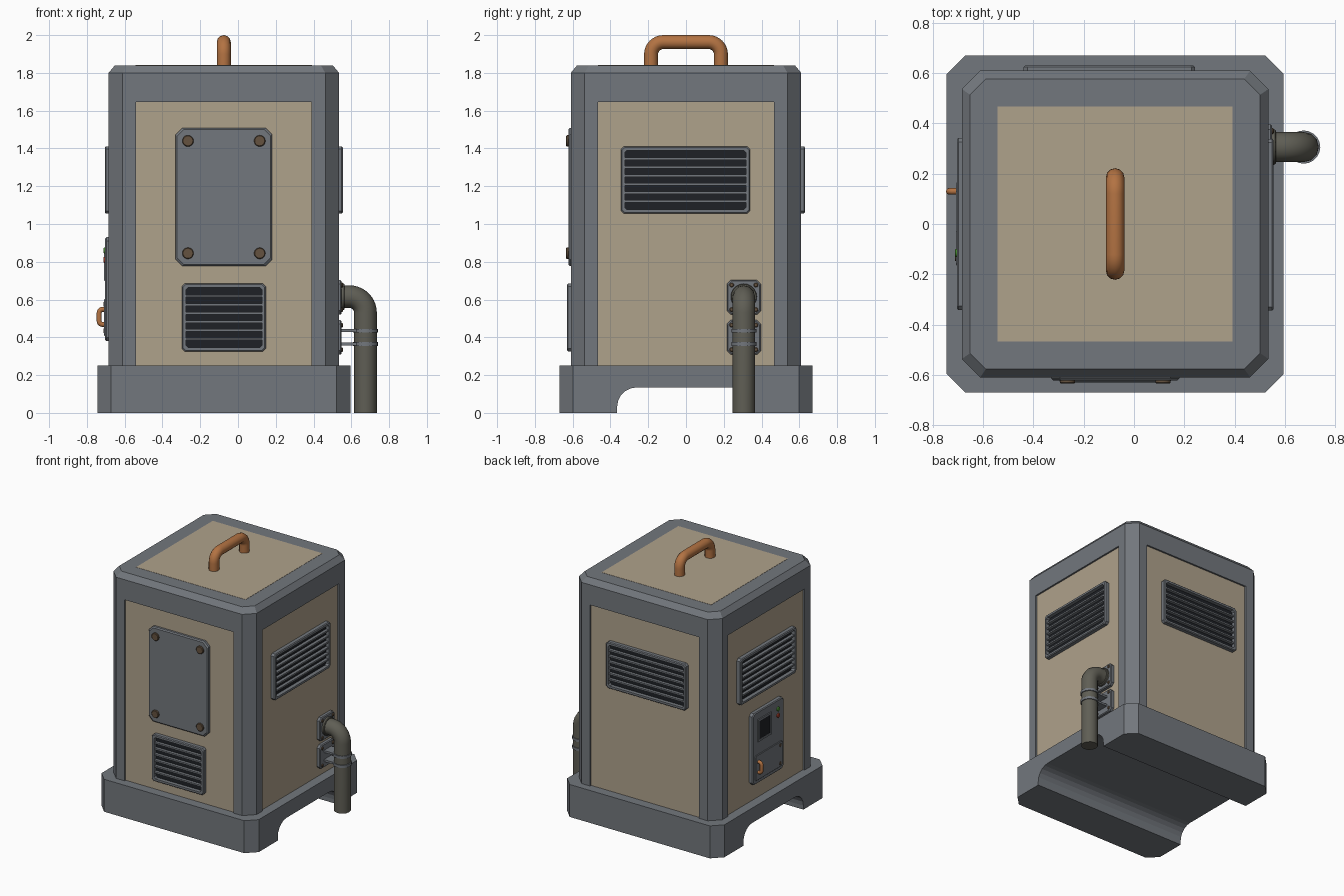
import bpy, bmesh
from math import sin, cos, pi, radians
from mathutils import Vector, Matrix

if "Cube" in bpy.data.objects:
    bpy.data.objects.remove(bpy.data.objects["Cube"])

CX, R, P = -0.075, 0.61, 0.597      # axis x, body half width, panel plane


def material(name, rgb):
    m = bpy.data.materials.new(name)
    m.diffuse_color = (*rgb, 1)
    m.use_nodes = True
    m.node_tree.nodes["Principled BSDF"].inputs["Base Color"].default_value = m.diffuse_color
    return m


GREY = material("slate", (0.17, 0.185, 0.205))
TAN = material("tan", (0.43, 0.36, 0.26))
DARK = material("dark", (0.013, 0.015, 0.019))
COPPER = material("copper", (0.45, 0.17, 0.055))
BOLT = material("bolt_brown", (0.13, 0.085, 0.05))
PIPE = material("pipe_olive", (0.115, 0.112, 0.09))
GREEN = material("green", (0.1, 0.4, 0.05))
RED = material("red", (0.5, 0.06, 0.03))


def side(ax, out):
    """Frame on the body axis: local x across, y up, z outward."""
    a, u, o = Vector(ax), Vector((0, 0, 1)), Vector(out)
    m = Matrix((a, u, o)).transposed().to_4x4()
    m.translation = (CX, 0, 0)
    return m


FRONT = side((1, 0, 0), (0, -1, 0))
RIGHT = side((0, 1, 0), (1, 0, 0))
BACK = side((-1, 0, 0), (0, 1, 0))
LEFT = side((0, -1, 0), (-1, 0, 0))
UP = Matrix.Translation((CX, 0, 0))


def rect(x, y, w, h, c=0.0):
    """Rectangle (half sizes w, h) with chamfered corners."""
    if c == 0:
        return [(x - w, y - h), (x + w, y - h), (x + w, y + h), (x - w, y + h)]
    return [(x - w + c, y - h), (x + w - c, y - h), (x + w, y - h + c), (x + w, y + h - c),
            (x + w - c, y + h), (x - w + c, y + h), (x - w, y + h - c), (x - w, y - h + c)]


def circle(x, y, r, n=20):
    return [(x + r * cos(2 * pi * i / n), y + r * sin(2 * pi * i / n)) for i in range(n)]


def loft(name, loops, M, mat=GREY, closed=False, smooth=False):
    """Skin a list of (outline, height); cap the ends or join last to first."""
    bm = bmesh.new()
    rings = [[bm.verts.new(M @ Vector((x, y, z))) for x, y in pts] for pts, z in loops]
    n = len(rings[0])
    for a, b in list(zip(rings, rings[1:])) + ([(rings[-1], rings[0])] if closed else []):
        for i in range(n):
            bm.faces.new((a[i], a[(i + 1) % n], b[(i + 1) % n], b[i]))
    if not closed:
        bm.faces.new(rings[0][::-1])
        bm.faces.new(rings[-1])
    bmesh.ops.recalc_face_normals(bm, faces=bm.faces)
    me = bpy.data.meshes.new(name)
    bm.to_mesh(me)
    bm.free()
    return finish(name, me, mat, smooth)


def finish(name, me, mat, smooth=False):
    me.materials.clear()
    me.materials.append(mat)
    if smooth:
        me.polygons.foreach_set("use_smooth", [True] * len(me.polygons))
        me.set_sharp_from_angle(angle=radians(35))
    ob = bpy.data.objects.new(name, me)
    bpy.context.collection.objects.link(ob)
    return ob


def plate(name, x, y, w, h, c, z0, z1, M, mat=GREY, b=0.006):
    return loft(name, [(rect(x, y, w, h, c), z0), (rect(x, y, w, h, c), z1 - b),
                       (rect(x, y, w - b, h - b, c), z1)], M, mat)


def disc(name, x, y, r, z0, z1, M, mat, b=0.004):
    return loft(name, [(circle(x, y, r), z0), (circle(x, y, r), z1 - b),
                       (circle(x, y, r - b), z1)], M, mat, smooth=True)


def cut(ob, cutter):
    mod = ob.modifiers.new("cut", 'BOOLEAN')
    mod.object, mod.operation, mod.solver = cutter, 'DIFFERENCE', 'EXACT'
    dg = bpy.context.evaluated_depsgraph_get()
    me = bpy.data.meshes.new_from_object(ob.evaluated_get(dg))
    ob.modifiers.clear()
    ob.data = me
    bpy.data.objects.remove(cutter)


def tube(name, pts, r, bend, mat, steps=8):
    """Round tube through right-angled corners."""
    p = [Vector(q) for q in pts]
    path = [p[0]]
    for a, q, b in zip(p, p[1:], p[2:]):
        da, db = (a - q).normalized(), (b - q).normalized()
        c = q + bend * (da + db)
        path += [c - bend * (db * cos(t) + da * sin(t))
                 for t in (pi / 2 * i / steps for i in range(steps + 1))]
    path.append(p[-1])
    cu = bpy.data.curves.new(name, 'CURVE')
    cu.dimensions, cu.bevel_depth, cu.bevel_resolution, cu.use_fill_caps = '3D', r, 4, True
    sp = cu.splines.new('POLY')
    sp.points.add(len(path) - 1)
    for s, q in zip(sp.points, path):
        s.co = (*q, 1)
    tmp = bpy.data.objects.new(name + "_path", cu)
    bpy.context.collection.objects.link(tmp)
    me = bpy.data.meshes.new_from_object(tmp.evaluated_get(bpy.context.evaluated_depsgraph_get()))
    bpy.data.objects.remove(tmp)
    return finish(name, me, mat, True)


def vent(name, x, y, w, h, M):
    top, i = R + 0.02, 0.021
    loft(name + "_frame", [(rect(x, y, w, h, 0.015), P - 0.005), (rect(x, y, w, h, 0.015), top - 0.006),
                           (rect(x, y, w - 0.006, h - 0.006, 0.014), top),
                           (rect(x, y, w - i, h - i, 0.012), top),
                           (rect(x, y, w - i, h - i, 0.012), P - 0.005)], M, closed=True)
    loft(name + "_back", [(rect(x, y, w - 0.015, h - 0.015), P - 0.004),
                          (rect(x, y, w - 0.015, h - 0.015), P + 0.004)], M, DARK)
    pitch = 2 * (h - i) / 7
    for k in range(6):
        s = rect(x, y + (k - 2.5) * pitch, w - i + 0.003, 0.006)
        loft(f"{name}_slat_{k + 1}", [(s, P), (s, top - 0.006)], M)


# base with a channel through it from side to side
base = loft("base", [(rect(0, 0, 0.67, 0.67, 0.073), 0), (rect(0, 0, 0.67, 0.67, 0.073), 0.25)], UP)
arc = [(0.365 - 0.105 * (1 - cos(t)), 0.03 + 0.105 * sin(t)) for t in (pi / 2 * i / 5 for i in range(6))]
profile = [(0.365, -0.1)] + arc + [(-x, y) for x, y in arc[::-1]] + [(-0.365, -0.1)]
cut(base, loft("channel_cutter", [(profile, -1), (profile, 1)], RIGHT))

# body shell with recessed sides
body = loft("body_shell", [(rect(0, 0, R, R, 0.073), 0.25), (rect(0, 0, R, R, 0.073), 1.80),
                           (rect(0, 0, R - 0.033, R - 0.033, 0.063), 1.84)], UP)
for label, M in (("front", FRONT), ("right", RIGHT), ("back", BACK), ("left", LEFT)):
    s = rect(0, 0.9225, 0.465, 0.7225)
    cut(body, loft("recess_cutter", [(s, P - 0.006), (s, R + 0.1)], M))
    s = rect(0, 0.9475, 0.465, 0.6975)
    loft(label + "_panel", [(s, P - 0.006), (s, P)], M, TAN)
loft("top_panel", [(rect(0, 0, 0.467, 0.467), 1.83), (rect(0, 0, 0.467, 0.467), 1.8415)], UP, TAN)

# vents
vent("front_vent", 0, 0.505, 0.222, 0.18, FRONT)
vent("right_vent", -0.003, 1.233, 0.342, 0.178, RIGHT)
vent("left_vent", 0, 1.233, 0.342, 0.178, LEFT)
vent("back_vent", 0.023, 1.233, 0.341, 0.178, BACK)

# front hatch
plate("front_hatch", 0, 1.143, 0.255, 0.366, 0.035, P - 0.005, R + 0.012, FRONT, b=0.008)
for i, (x, z) in enumerate([(-0.19, 0.845), (0.19, 0.845), (-0.19, 1.44), (0.19, 1.44)]):
    disc(f"hatch_bolt_{i + 1}", x, z, 0.03, R, R + 0.025, FRONT, BOLT)

# carrying handle
tube("top_handle", [(CX, -0.185, 1.83), (CX, -0.185, 1.963), (CX, 0.185, 1.963), (CX, 0.185, 1.83)],
     0.037, 0.065, COPPER)

# outlet pipe with flange, support plate and bands
PX, PY = 0.675, 0.306
tube("outlet_pipe", [(0.52, PY, 0.615), (PX, PY, 0.615), (PX, PY, 0)], 0.06, 0.085, PIPE, 10)
for name, z in (("pipe_flange", 0.612), ("support_plate", 0.4)):
    plate(name, PY, z, 0.09, 0.091, 0.02, P - 0.005, R + 0.014, RIGHT)
    for i, (a, b) in enumerate([(-1, -1), (1, -1), (-1, 1), (1, 1)]):
        disc(f"{name}_bolt_{i + 1}", PY + a * 0.064, z + b * 0.065, 0.012, R, R + 0.021, RIGHT, BOLT)
disc("pipe_neck", PY, 0.615, 0.069, R, R + 0.03, RIGHT, PIPE)
for i, z in enumerate((0.435, 0.365)):
    o, n = circle(PX - CX, PY, 0.066), circle(PX - CX, PY, 0.058)
    loft(f"pipe_band_{i + 1}", [(o, z - 0.01), (o, z + 0.01), (n, z + 0.01), (n, z - 0.01)], UP,
         closed=True, smooth=True)
    s = rect(PY, z, 0.045, 0.008)
    loft(f"pipe_bracket_{i + 1}", [(s, R), (s, 0.71)], RIGHT)

# control box on the left side (local x = -y)
T = R + 0.018
plate("control_box", 0, 0.655, 0.19, 0.275, 0.02, P - 0.005, T, LEFT)
loft("screen_frame", [(rect(-0.05, 0.785, 0.083, 0.088), T - 0.005), (rect(-0.05, 0.785, 0.08, 0.085), T + 0.006),
                      (rect(-0.05, 0.785, 0.065, 0.07), T + 0.006), (rect(-0.05, 0.785, 0.065, 0.07), T - 0.005)],
     LEFT, closed=True)
plate("screen", -0.05, 0.785, 0.066, 0.071, 0, T - 0.005, T + 0.002, LEFT, DARK, 0.001)
plate("control_door", 0, 0.505, 0.165, 0.098, 0.01, T - 0.005, T + 0.006, LEFT, b=0.004)
for name, z, m in (("green_light", 0.86, GREEN), ("red_light", 0.81, RED)):
    disc(name, 0.115, z, 0.016, T - 0.002, T + 0.01, LEFT, m)
for i, z in enumerate((0.435, 0.575)):
    disc(f"door_screw_{i + 1}", 0.135, z, 0.012, T, T + 0.01, LEFT, BOLT, 0.002)
hx = CX - T
tube("door_handle", [(hx, 0.13, 0.468), (hx - 0.032, 0.13, 0.468), (hx - 0.032, 0.13, 0.548), (hx, 0.13, 0.548)],
     0.013, 0.018, COPPER, 5)
